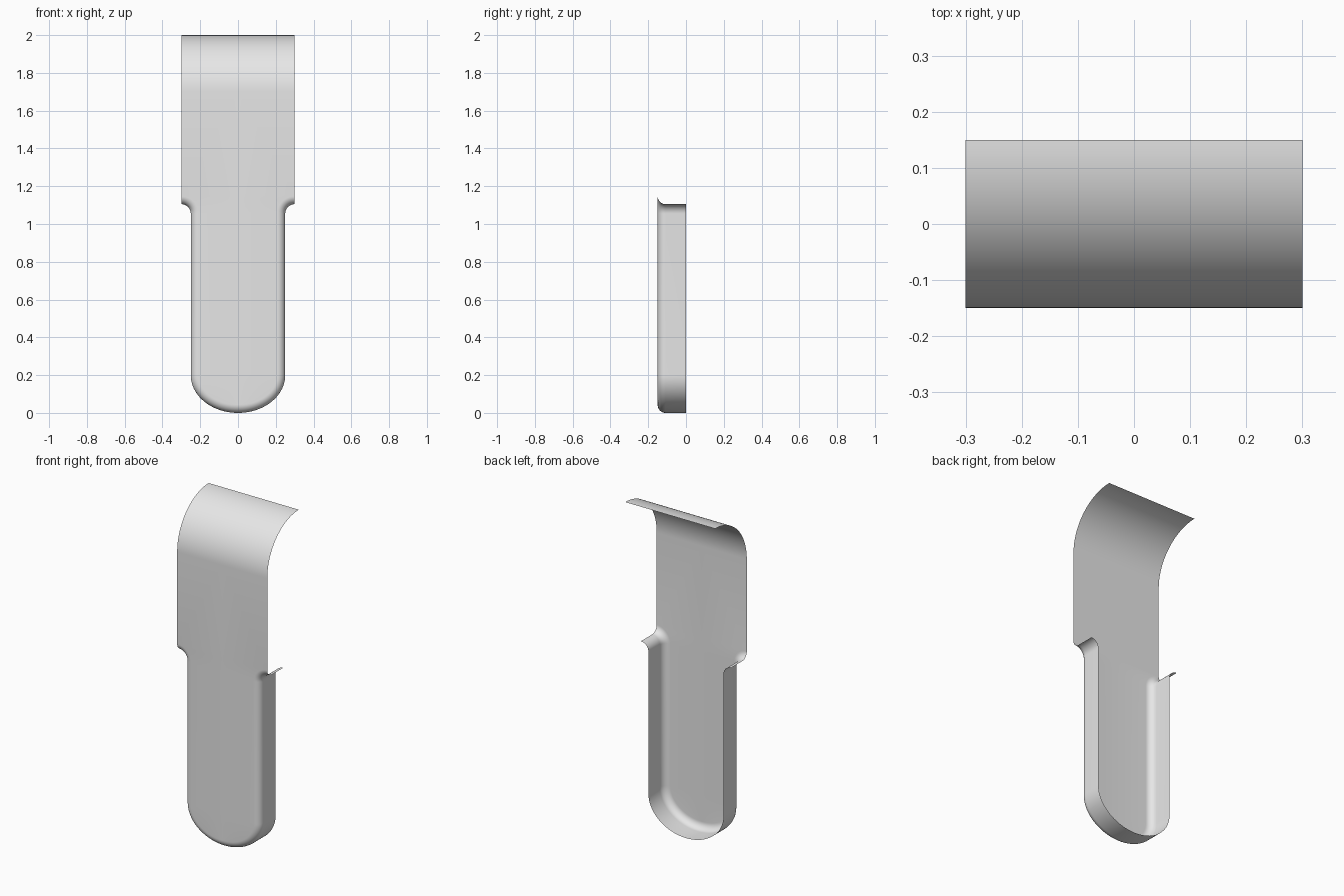
import bpy
import bmesh
from math import sin, cos, pi, hypot

cube = bpy.data.objects.get("Cube")
if cube:
    bpy.data.objects.remove(cube)

HALF_W, STRIP_W = 0.25, 0.30       # half widths of the tray and the upper strip
END_H, SHOULDER_Z, FILLET = 0.20, 1.105, 0.05
FRONT_Y, ROUND, BEND = -0.15, 0.042, 0.30

grey = bpy.data.materials.new("light grey")
grey.use_nodes = True
grey.diffuse_color = (0.8, 0.8, 0.8, 1)
grey.node_tree.nodes["Principled BSDF"].inputs["Base Color"].default_value = (0.8, 0.8, 0.8, 1)

bm = bmesh.new()


def loft(rows):
    """Join neighbouring rows of points with quads."""
    grid = [[bm.verts.new(p) for p in row] for row in rows]
    for low, high in zip(grid, grid[1:]):
        for j in range(len(low) - 1):
            bm.faces.new((low[j], high[j], high[j + 1], low[j + 1]))


# Tray outline from bottom centre to shoulder: x, z and inward direction
outline = []
for i in range(33):
    a = i / 32 * pi / 2
    nx, nz = sin(a) / HALF_W, -cos(a) / END_H
    n = hypot(nx, nz)
    outline.append((HALF_W * sin(a), END_H - END_H * cos(a), -nx / n, -nz / n))
for i in range(13):
    a = i / 12 * pi / 2
    outline.append((STRIP_W - FILLET * cos(a), SHOULDER_Z - FILLET + FILLET * sin(a),
                    -cos(a), sin(a)))

# Side wall, rounded front edge and flat face of the tray
rows = []
for x, z, nx, nz in outline:
    row = [(x, 0, z)]
    for k in range(11):
        b = k / 10 * pi / 2
        d = ROUND * (1 - cos(b))
        row.append((x + nx * d, FRONT_Y + ROUND * (1 - sin(b)), z + nz * d))
    row.append((0, FRONT_Y, row[-1][2]))
    rows.append(row)
loft(rows)

# Upper strip, bent backwards over a quarter circle
profile = [(FRONT_Y, SHOULDER_Z + ROUND)]
for i in range(33):
    a = i / 32 * pi / 2
    profile.append((FRONT_Y + BEND * (1 - cos(a)), 2 - BEND + BEND * sin(a)))
loft([[(STRIP_W, y, z), (0, y, z)] for y, z in profile])

bmesh.ops.remove_doubles(bm, verts=bm.verts[:], dist=0.00005)
mesh = bpy.data.meshes.new("clip_shell")
bm.to_mesh(mesh)
bm.free()
mesh.materials.append(grey)

shell = bpy.data.objects.new("clip_shell", mesh)
bpy.context.collection.objects.link(shell)

# Other half
mirror = shell.modifiers.new("Mirror", 'MIRROR')
mirror.use_clip = True

bpy.ops.object.select_all(action='DESELECT')
shell.select_set(True)
bpy.context.view_layer.objects.active = shell
bpy.ops.object.shade_smooth()
